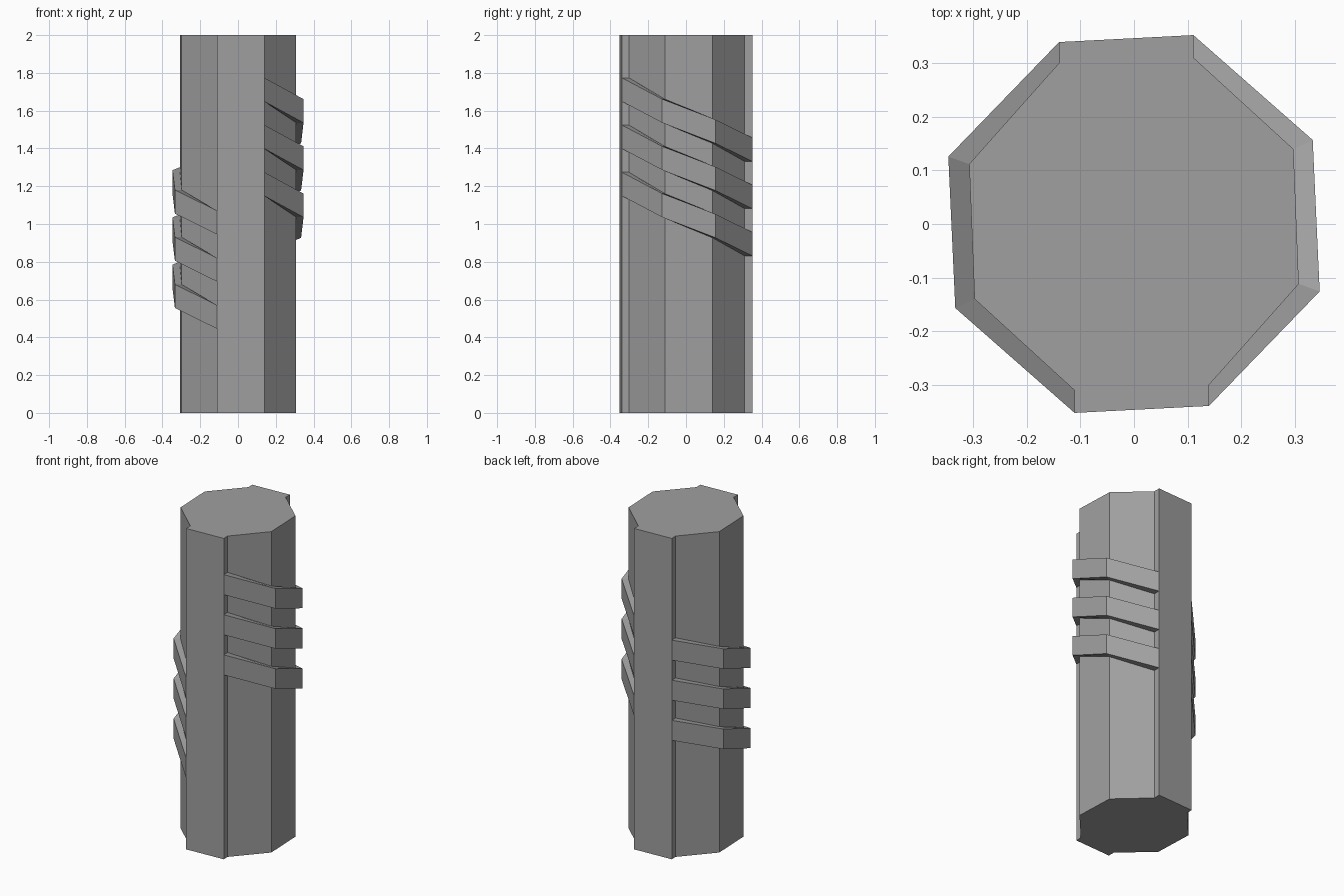
import bpy, bmesh

if "Cube" in bpy.data.objects:
    bpy.data.objects.remove(bpy.data.objects["Cube"])

# Dark grey for every part
grey = bpy.data.materials.new("dark_grey")
grey.diffuse_color = (0.35, 0.35, 0.35, 1)
grey.use_nodes = True
grey.node_tree.nodes["Principled BSDF"].inputs["Base Color"].default_value = grey.diffuse_color


def make_object(name, verts, faces):
    mesh = bpy.data.meshes.new(name)
    mesh.from_pydata(verts, [], faces)
    bm = bmesh.new()
    bm.from_mesh(mesh)
    bmesh.ops.recalc_face_normals(bm, faces=bm.faces)
    bm.to_mesh(mesh)
    bm.free()
    mesh.materials.append(grey)
    obj = bpy.data.objects.new(name, mesh)
    bpy.context.collection.objects.link(obj)
    return obj


def half_turn(points):
    return [(-x, -y) for x, y in points]


# Plan paths on the right side: recessed shaft wall and outer rib face
inner = [(0.139, -0.302), (0.308, -0.112), (0.298, 0.140), (0.111, 0.311)]
outer = [(0.140, -0.340), (0.347, -0.126), (0.334, 0.157), (0.111, 0.353)]

# Shaft: octagon with the front and back faces standing proud
half = [outer[0]] + inner + [outer[3]]
section = half + half_turn(half)
n = len(section)
verts = [(x, y, z) for z in (0, 2) for x, y in section]
faces = [tuple(range(n)), tuple(range(n, 2 * n))]
faces += [(i, (i + 1) % n, (i + 1) % n + n, i + n) for i in range(n)]
make_object("shaft", verts, faces)

# Slanting ribs: three on each side, wrapping down around the shaft
right_tops = [1.774, 1.661, 1.552, 1.456]
left_tops = [1.366, 1.285, 1.180, 1.070]
thickness = 0.125


def make_rib(name, path_in, path_out, tops, drop):
    verts, faces = [], []
    for (xi, yi), (xo, yo), top in zip(path_in, path_out, tops):
        z = top - drop
        verts += [(xi, yi, z), (xo, yo, z),
                  (xo, yo, z - thickness), (xi, yi, z - thickness)]
    for s in range(3):
        a, b = 4 * s, 4 * s + 4
        faces += [(a + k, a + (k + 1) % 4, b + (k + 1) % 4, b + k) for k in range(4)]
    faces += [(0, 1, 2, 3), (12, 13, 14, 15)]
    make_object(name, verts, faces)


for i in range(3):
    make_rib(f"right_rib_{i + 1}", inner, outer, right_tops, 0.25 * i)
    make_rib(f"left_rib_{i + 1}", half_turn(inner), half_turn(outer), left_tops, 0.25 * i)
